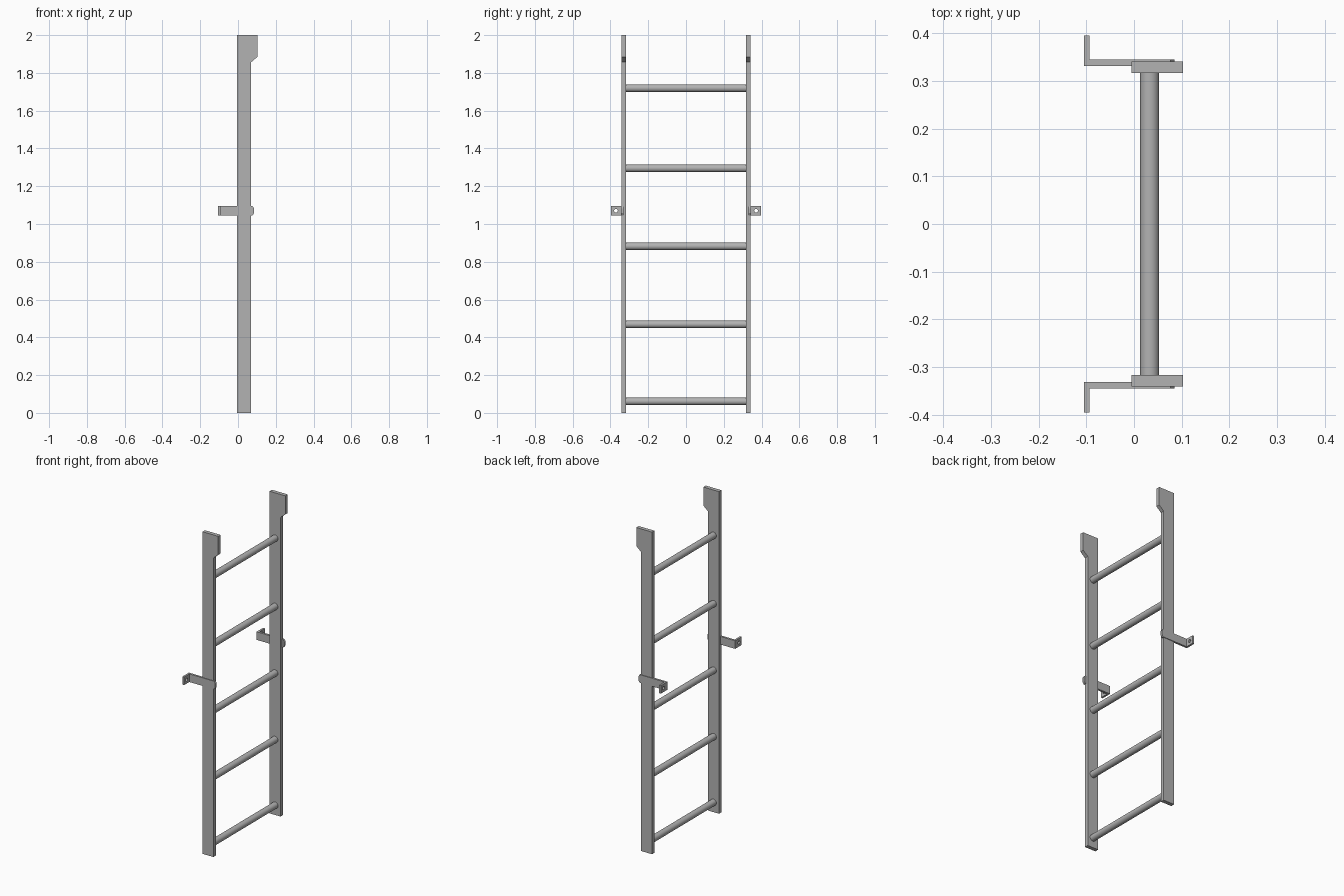
import bpy
import bmesh
import math
from mathutils import Vector, Matrix

cube = bpy.data.objects.get("Cube")
if cube:
    bpy.data.objects.remove(cube, do_unlink=True)

steel = bpy.data.materials.new("grey steel")
steel.use_nodes = True
GREY = (0.45, 0.45, 0.45, 1)
steel.diffuse_color = GREY
steel.node_tree.nodes["Principled BSDF"].inputs["Base Color"].default_value = GREY


def finish(name, bm):
    bmesh.ops.recalc_face_normals(bm, faces=bm.faces)
    mesh = bpy.data.meshes.new(name)
    bm.to_mesh(mesh)
    bm.free()
    mesh.materials.append(steel)
    obj = bpy.data.objects.new(name, mesh)
    bpy.context.collection.objects.link(obj)
    return obj


def plate(name, loops, axis, start, end):
    """Extrude flat loops (an outline, then holes) along x or y; v is z."""
    bm = bmesh.new()
    edges = []
    for loop in loops:
        verts = [bm.verts.new((start, u, v) if axis == "x" else (u, start, v))
                 for u, v in loop]
        edges += [bm.edges.new((verts[i - 1], verts[i])) for i in range(len(verts))]
    bmesh.ops.triangle_fill(bm, edges=edges, use_beauty=True)
    bmesh.ops.dissolve_limit(bm, angle_limit=0.01, verts=bm.verts, edges=bm.edges)
    result = bmesh.ops.extrude_face_region(bm, geom=bm.faces[:], use_keep_orig=True)
    moved = [g for g in result["geom"] if isinstance(g, bmesh.types.BMVert)]
    step = Vector((end - start, 0, 0) if axis == "x" else (0, end - start, 0))
    bmesh.ops.translate(bm, verts=moved, vec=step)
    return finish(name, bm)


# Rail outline with the widened head, and the bracket shapes
BACK, FRONT, HEAD = -0.005, 0.07, 0.103
LOW, HIGH = 1.045, 1.095
MID = (LOW + HIGH) / 2
rail = [(BACK, 0), (FRONT, 0), (FRONT, 1.857), (HEAD, 1.885), (HEAD, 2), (BACK, 2)]
arm = [(-0.093, LOW), (0.077, LOW), (0.085, LOW + 0.012),
       (0.085, HIGH - 0.012), (0.077, HIGH), (-0.093, HIGH)]

for label, s in (("front", -1), ("back", 1)):
    plate(label + "_rail", [rail], "y", s * 0.317, s * 0.341)
    plate(label + "_bracket_arm", [arm], "y", s * 0.332, s * 0.345)
    # Bolt flange turned outward, with its round hole
    flange = [(s * 0.332, LOW), (s * 0.396, LOW), (s * 0.396, HIGH), (s * 0.332, HIGH)]
    turns = [math.tau * i / 16 for i in range(16)]
    hole = [(s * 0.371 + 0.01 * math.cos(a), MID + 0.01 * math.sin(a)) for a in turns]
    plate(label + "_bracket_flange", [flange, hole], "x", -0.105, -0.093)

# Round rungs between the rails
for i, z in enumerate((0.061, 0.469, 0.882, 1.295, 1.719)):
    bm = bmesh.new()
    turn = Matrix.Translation((0.033, 0, z)) @ Matrix.Rotation(math.pi / 2, 4, "X")
    bmesh.ops.create_cone(bm, cap_ends=True, segments=32, radius1=0.02,
                          radius2=0.02, depth=0.64, matrix=turn)
    rung = finish(f"rung_{i + 1}", bm)
    bpy.ops.object.select_all(action="DESELECT")
    rung.select_set(True)
    bpy.context.view_layer.objects.active = rung
    bpy.ops.object.shade_smooth_by_angle(angle=math.radians(35))
